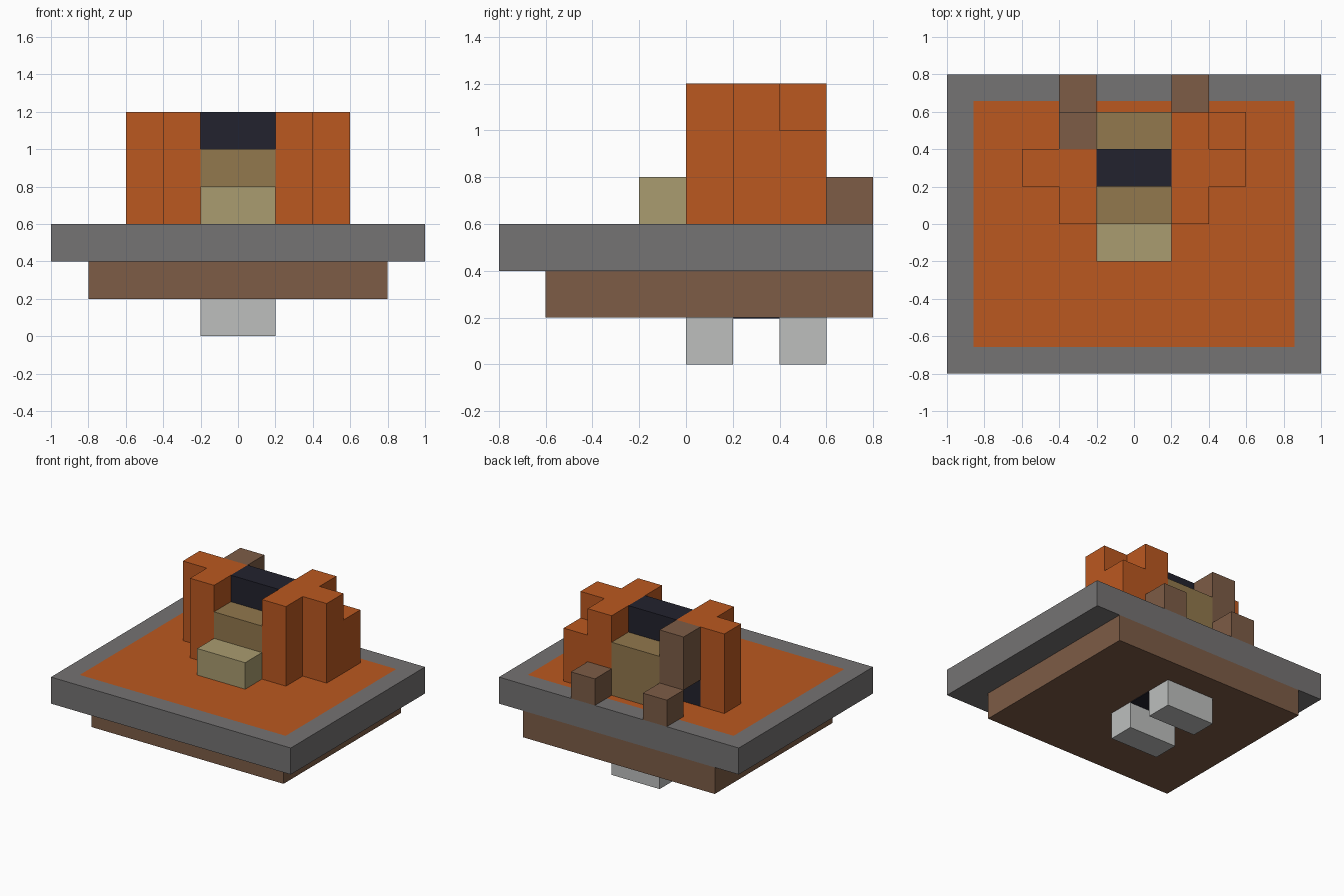
import bpy
import bmesh

cube = bpy.data.objects.get("Cube")
if cube:
    bpy.data.objects.remove(cube, do_unlink=True)


def material(name, rgb):
    """Flat material from display RGB values, stored as linear."""
    linear = [((c / 255 + 0.055) / 1.055) ** 2.4 for c in rgb] + [1]
    mat = bpy.data.materials.new(name)
    mat.use_nodes = True
    mat.diffuse_color = linear
    bsdf = mat.node_tree.nodes["Principled BSDF"]
    bsdf.inputs["Base Color"].default_value = linear
    bsdf.inputs["Roughness"].default_value = 0.9
    return mat


orange = material("orange", (187, 88, 32))
grey = material("stone grey", (117, 115, 115))
brown = material("brown", (125, 92, 70))
navy = material("dark navy", (34, 34, 46))
pale_tan = material("pale tan", (170, 156, 112))
tan = material("tan", (146, 120, 77))
silver = material("light grey", (189, 191, 190))


def make_object(name, bm, mats):
    bmesh.ops.recalc_face_normals(bm, faces=bm.faces)
    mesh = bpy.data.meshes.new(name)
    bm.to_mesh(mesh)
    bm.free()
    for mat in mats:
        mesh.materials.append(mat)
    obj = bpy.data.objects.new(name, mesh)
    bpy.context.collection.objects.link(obj)
    return obj


def prism(name, outline, bottom, top, mat):
    """Extrude a plan outline upwards."""
    bm = bmesh.new()
    face = bm.faces.new([bm.verts.new((x, y, bottom)) for x, y in outline])
    ext = bmesh.ops.extrude_face_region(bm, geom=[face])
    verts = [g for g in ext["geom"] if isinstance(g, bmesh.types.BMVert)]
    bmesh.ops.translate(bm, verts=verts, vec=(0, 0, top - bottom))
    return make_object(name, bm, [mat])


def box(name, xs, ys, zs, mat):
    (a, b), (c, d) = xs, ys
    return prism(name, [(a, c), (b, c), (b, d), (a, d)], *zs, mat)


# Platform: grey slab whose top is inset with an orange floor
bm = bmesh.new()
bmesh.ops.create_cube(bm, size=1)
bmesh.ops.scale(bm, verts=bm.verts, vec=(2, 1.6, 0.2))
bmesh.ops.translate(bm, verts=bm.verts, vec=(0, 0, 0.5))
bm.normal_update()
floor = [f for f in bm.faces if f.normal.z > 0.9]
bmesh.ops.inset_individual(bm, faces=floor, thickness=0.2)
for f in floor:
    f.material_index = 1
make_object("platform", bm, [grey, orange])

# Underside: brown slab, dark panel and two feet
middle = (-0.2, 0.2)
box("under_slab", (-0.8, 0.8), (-0.6, 0.8), (0.2, 0.4), brown)
box("under_panel", middle, (0.2, 0.4), (0.195, 0.2), navy)
for name, y in (("front_foot", 0), ("back_foot", 0.4)):
    box(name, middle, (y, y + 0.2), (0, 0.2), silver)

# Centre: dark core with tan steps in front and behind
box("core", middle, (0.2, 0.4), (0.6, 1.2), navy)
box("front_block", middle, (0, 0.2), (0.6, 1), tan)
box("back_block", middle, (0.4, 0.6), (0.6, 1), tan)
box("front_step", middle, (-0.2, 0), (0.6, 0.8), pale_tan)

# Left wing: T-shaped tower with a lower corner block
tee = [(0.2, 0), (0.4, 0), (0.4, 0.2), (0.6, 0.2),
       (0.6, 0.4), (0.4, 0.4), (0.4, 0.6), (0.2, 0.6)]
prism("left_tower", tee, 0.6, 1.2, orange)
box("left_corner", (0.4, 0.6), (0.4, 0.6), (0.6, 1), orange)

# Right wing: towers, dark recess and raised brown post
inner = (-0.4, -0.2)
box("right_front_tower", inner, (0, 0.2), (0.6, 1.2), orange)
box("right_outer_tower", (-0.6, -0.4), (0.2, 0.4), (0.6, 1.2), orange)
box("right_upper_block", inner, (0.2, 0.4), (0.8, 1.2), orange)
box("right_recess", inner, (0.2, 0.4), (0.6, 0.8), navy)
box("right_post", inner, (0.4, 0.6), (0.8, 1.2), brown)

# Low posts on the back edge
for name, xs in (("left_back_post", (0.2, 0.4)), ("right_back_post", inner)):
    box(name, xs, (0.6, 0.8), (0.6, 0.8), brown)
